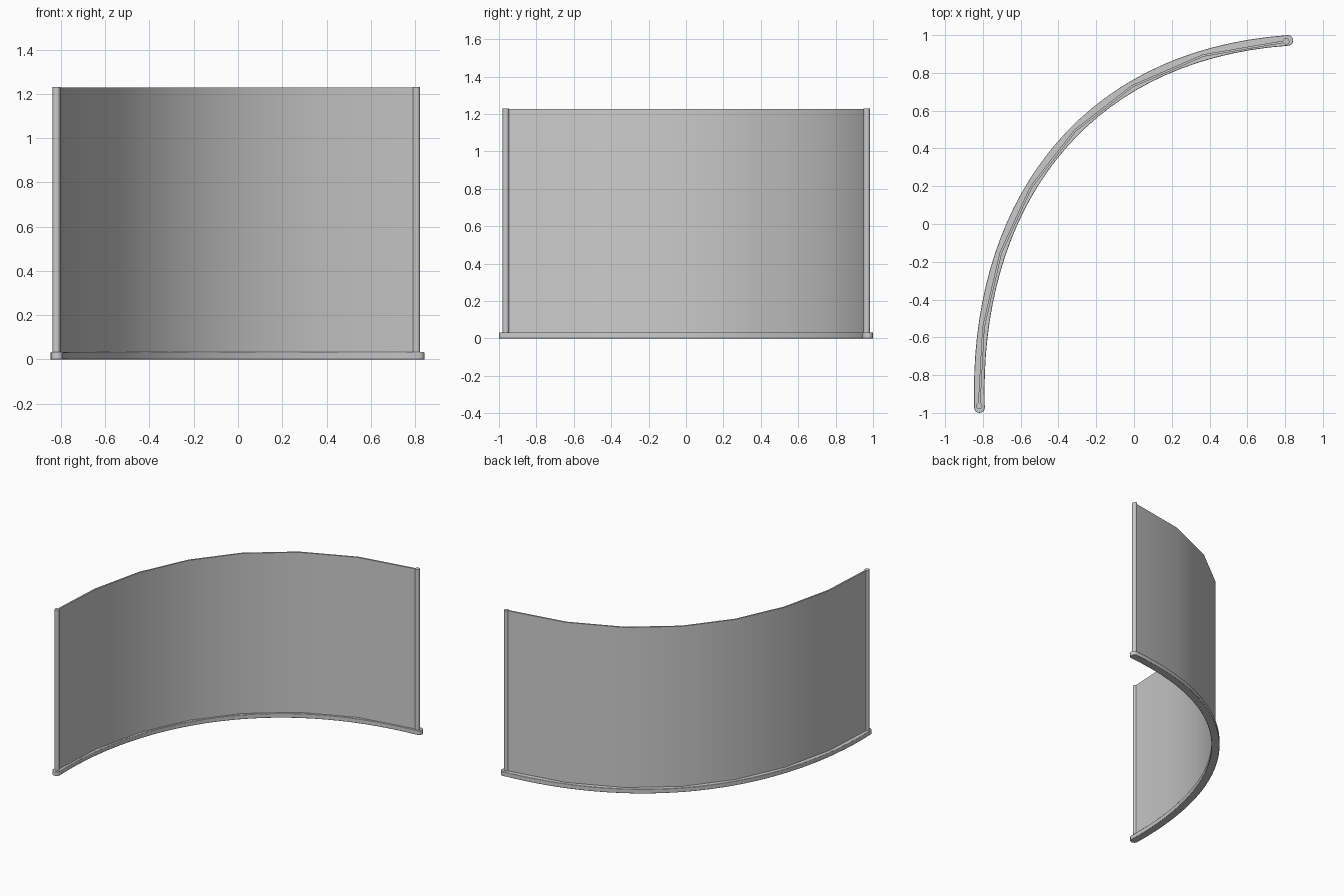
import bpy, bmesh, math
from mathutils import Vector
from mathutils.geometry import interpolate_bezier

if "Cube" in bpy.data.objects:
    bpy.data.objects.remove(bpy.data.objects["Cube"])

# Plan-view curve followed by the base rail and the panel
CURVE = [Vector(p) for p in ((-0.818, -0.972), (-0.85, 0.05), (-0.315, 0.89), (0.815, 0.972))]
PANEL_ENDS = (Vector((-0.82, -0.963)), Vector((0.806, 0.967)))
RAIL_TOP, HEIGHT = 0.033, 1.23


def path(segments):
    return [p.to_2d() for p in interpolate_bezier(*CURVE, segments + 1)]


def ribbon_outline(pts, half, cap_steps=0):
    """Closed outline at a constant distance around a path, with optional round ends."""
    left, right, tangents = [], [], []
    for i, p in enumerate(pts):
        t = (pts[min(i + 1, len(pts) - 1)] - pts[max(i - 1, 0)]).normalized()
        n = Vector((-t.y, t.x)) * half
        left.append(p + n)
        right.append(p - n)
        tangents.append(t)

    def cap(center, direction):
        base = math.atan2(direction.y, direction.x)
        angles = [base - math.pi / 2 + math.pi * k / cap_steps for k in range(1, cap_steps)]
        return [center + half * Vector((math.cos(a), math.sin(a))) for a in angles]

    end = cap(pts[-1], tangents[-1]) if cap_steps else []
    start = cap(pts[0], -tangents[0]) if cap_steps else []
    return right + end + left[::-1] + start


def prism(name, outline, z0, z1, bevel=0):
    bm = bmesh.new()
    face = bm.faces.new([bm.verts.new((p.x, p.y, z0)) for p in outline])
    new = bmesh.ops.extrude_face_region(bm, geom=[face])["geom"]
    for v in new:
        if isinstance(v, bmesh.types.BMVert):
            v.co.z = z1
    bmesh.ops.recalc_face_normals(bm, faces=bm.faces)
    mesh = bpy.data.meshes.new(name)
    bm.to_mesh(mesh)
    bm.free()
    obj = bpy.data.objects.new(name, mesh)
    bpy.context.collection.objects.link(obj)
    bpy.ops.object.select_all(action="DESELECT")
    obj.select_set(True)
    bpy.context.view_layer.objects.active = obj
    bpy.ops.object.shade_smooth_by_angle(angle=math.radians(30))
    if bevel:
        mod = obj.modifiers.new("soft_edge", "BEVEL")
        mod.width, mod.segments = bevel, 2
        mod.limit_method, mod.angle_limit = "ANGLE", math.radians(60)
    return obj


# Base rail with rounded ends
prism("base_rail", ribbon_outline(path(32), 0.028, 8), 0, RAIL_TOP, 0.003)

# Thin curved panel, seven facets
panel_path = path(7)
panel_path[0], panel_path[-1] = PANEL_ENDS
prism("curved_panel", ribbon_outline(panel_path, 0.006), RAIL_TOP - 0.01, HEIGHT - 0.002)

# Round end posts
for name, c in zip(("left_post", "right_post"), PANEL_ENDS):
    ring = [c + 0.017 * Vector((math.cos(a), math.sin(a)))
            for a in (2 * math.pi * k / 16 for k in range(16))]
    prism(name, ring, RAIL_TOP - 0.01, HEIGHT)
